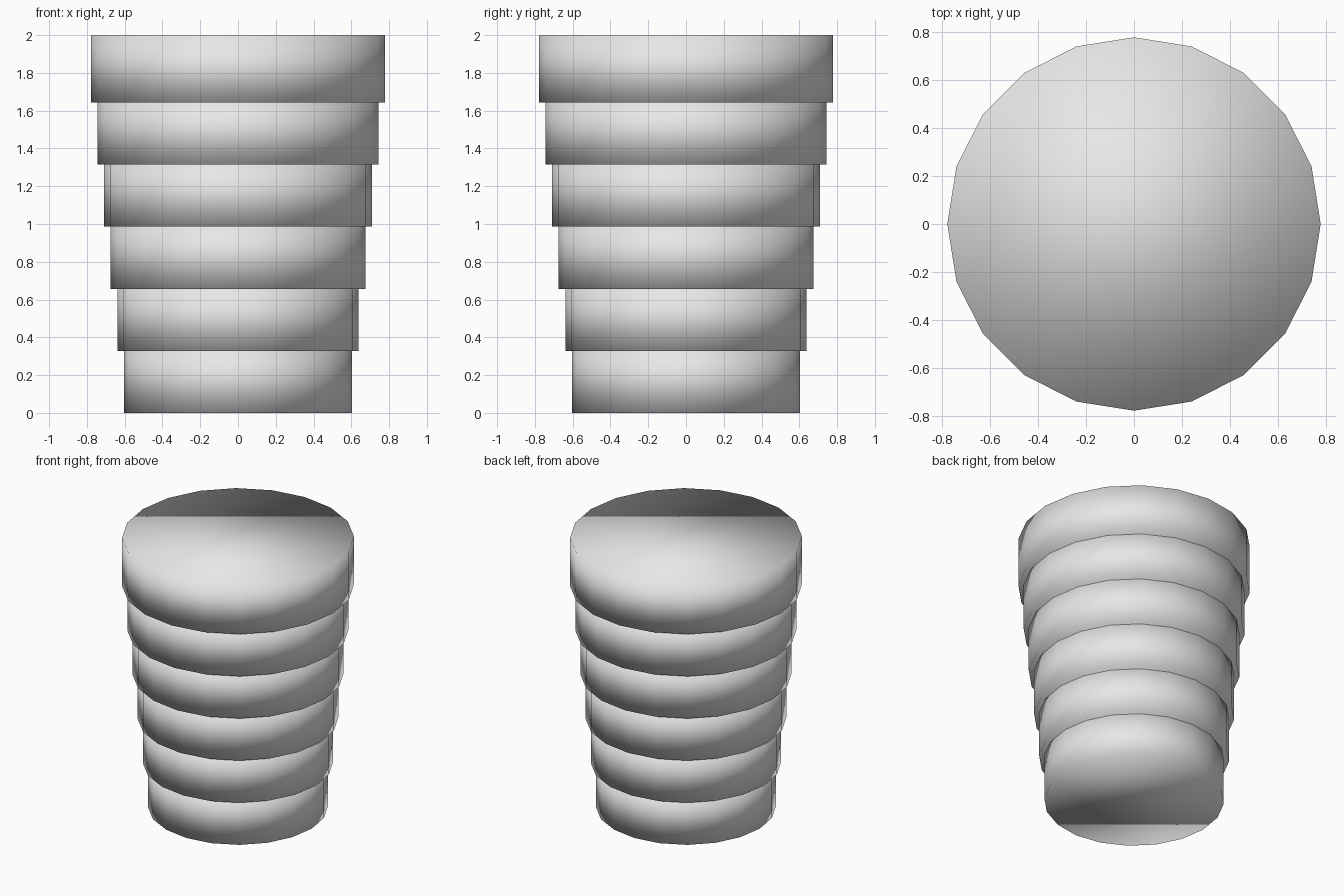
import bpy

# Remove the default cube
cube = bpy.data.objects.get("Cube")
if cube:
    bpy.data.objects.remove(cube, do_unlink=True)

# Single light grey material
grey = bpy.data.materials.new("light_grey")
grey.use_nodes = True
colour = (0.8, 0.8, 0.8, 1)
grey.diffuse_color = colour
grey.node_tree.nodes["Principled BSDF"].inputs["Base Color"].default_value = colour

TIERS = 6
HEIGHT = 2 / 5.6          # each tier sinks a little into the next
STEP = HEIGHT * 0.92
BASE_RADIUS, GROWTH = 0.604, 0.035


def add_tier(index):
    """One fully smooth, closed drum, wider than the one below it."""
    bpy.ops.mesh.primitive_cylinder_add(
        vertices=20, radius=BASE_RADIUS + GROWTH * index, depth=HEIGHT,
        location=(0, 0, STEP * index + HEIGHT / 2))
    tier = bpy.context.object
    tier.name = f"tier_{index + 1}"
    tier.data.materials.append(grey)
    bpy.ops.object.shade_smooth()


# Stack of widening tiers
for i in range(TIERS):
    add_tier(i)
